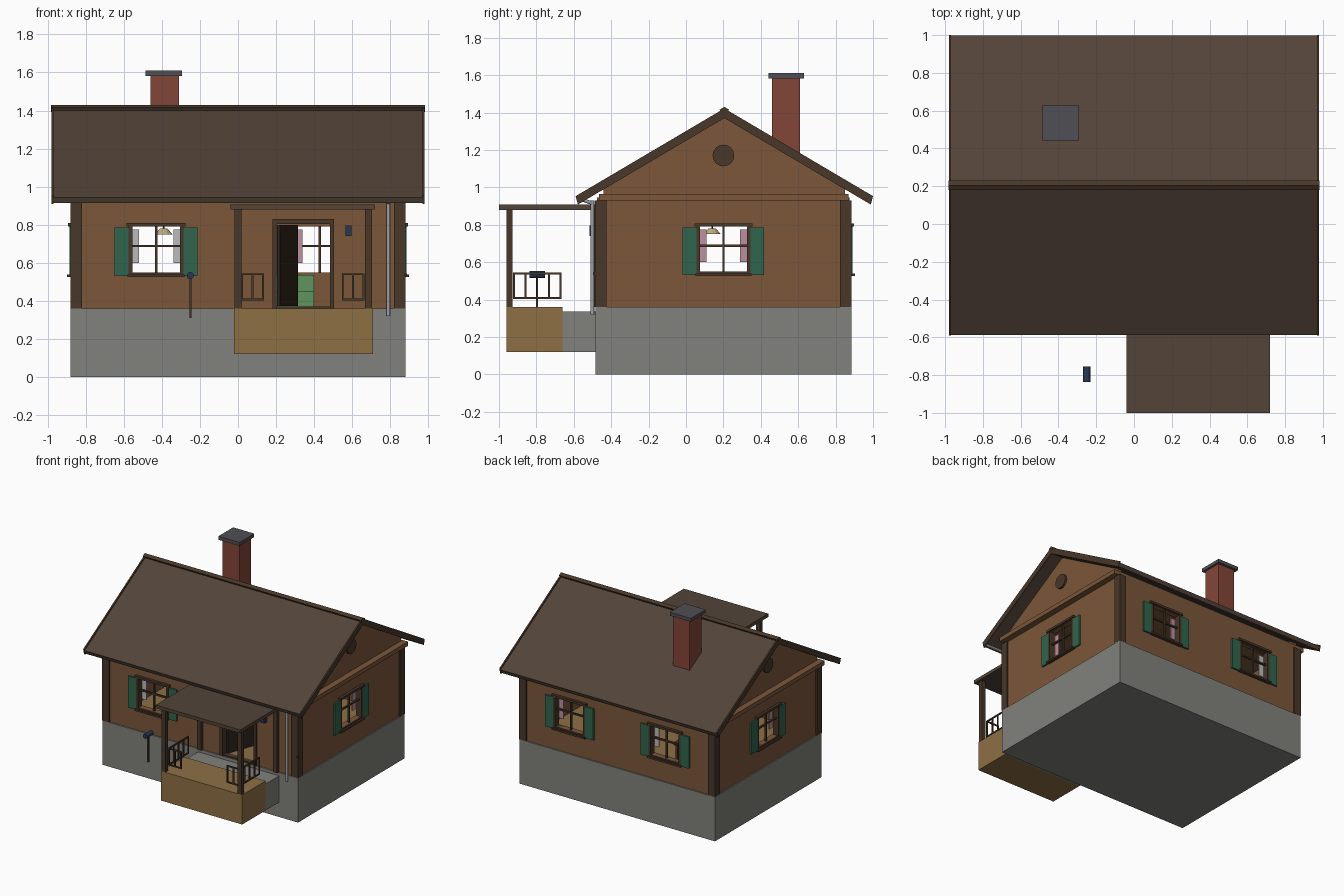
import bpy, bmesh, math
from mathutils import Matrix, Vector

if "Cube" in bpy.data.objects:
    bpy.data.objects.remove(bpy.data.objects["Cube"])

I = Matrix.Identity(4)
mats = {}
COLORS = {
    "timber": (0.20, 0.095, 0.042), "trim": (0.065, 0.038, 0.022), "roof": (0.085, 0.057, 0.04),
    "shutter": (0.03, 0.13, 0.075), "brick": (0.23, 0.06, 0.04), "cap": (0.08, 0.08, 0.09),
    "stone": (0.22, 0.22, 0.20), "deck": (0.27, 0.16, 0.06), "blue": (0.02, 0.04, 0.09),
    "metal": (0.35, 0.36, 0.38), "cloth": (0.5, 0.5, 0.5), "pink": (0.5, 0.28, 0.34),
    "green": (0.12, 0.3, 0.11), "door": (0.03, 0.018, 0.012), "lamp": (0.5, 0.4, 0.2)}


def finish(name, bm, mat, M=I):
    bmesh.ops.recalc_face_normals(bm, faces=bm.faces)
    me = bpy.data.meshes.new(name)
    bm.to_mesh(me)
    bm.free()
    me.transform(M)
    if mat:
        if mat not in mats:
            mats[mat] = bpy.data.materials.new(mat)
            mats[mat].diffuse_color = (*COLORS[mat], 1)
        me.materials.append(mats[mat])
    ob = bpy.data.objects.new(name, me)
    bpy.context.collection.objects.link(ob)
    return ob


def add_box(bm, lo, hi):
    lo, hi = Vector(lo), Vector(hi)
    T = Matrix.Translation((lo + hi) / 2) @ Matrix.Diagonal((*(hi - lo), 1))
    bmesh.ops.create_cube(bm, size=1, matrix=T)


def boxes(name, pairs, mat, M=I):
    bm = bmesh.new()
    for lo, hi in pairs:
        add_box(bm, lo, hi)
    return finish(name, bm, mat, M)


def box(name, lo, hi, mat, M=I):
    return boxes(name, [(lo, hi)], mat, M)


def prism(name, prof, x0, x1, mat):
    """Extrude a (y, z) profile along x."""
    bm = bmesh.new()
    f = bm.faces.new([bm.verts.new((x0, y, z)) for y, z in prof])
    r = bmesh.ops.extrude_face_region(bm, geom=[f])
    vs = [g for g in r["geom"] if isinstance(g, bmesh.types.BMVert)]
    bmesh.ops.translate(bm, verts=vs, vec=(x1 - x0, 0, 0))
    return finish(name, bm, mat)


def cyl(name, p, q, r, mat, n=12, r2=None):
    p, q = Vector(p), Vector(q)
    T = Matrix.Translation((p + q) / 2) @ (q - p).to_track_quat('Z', 'Y').to_matrix().to_4x4()
    bm = bmesh.new()
    bmesh.ops.create_cone(bm, cap_ends=True, segments=n, radius1=r, radius2=r if r2 is None else r2,
                          depth=(q - p).length, matrix=T)
    return finish(name, bm, mat)


# foundation and indoor floor
box("foundation", (-.88, -.485, 0), (.88, .885, .36), "stone")
box("indoor_floor", (-.84, -.44, .355), (.84, .84, .368), "deck")

# hollow walls with openings cut through
walls = box("walls", (-.87, -.475, .36), (.87, .875, .945), "timber")
cuts = [((-.83, -.435, .3), (.83, .835, .94)),
        ((-.56, -1, .55), (-.30, 1.5, .79)),
        ((.30, .5, .55), (.56, 1.5, .79)),
        ((-1.5, .07, .55), (1.5, .33, .79)),
        ((.20, -1, .3), (.485, 0, .805))]
for lo, hi in cuts:
    c = box("cutter", lo, hi, None)
    c.hide_render = True
    m = walls.modifiers.new("opening", 'BOOLEAN')
    m.operation, m.solver, m.object = 'DIFFERENCE', 'EXACT', c
    bpy.context.view_layer.objects.active = walls
    bpy.ops.object.modifier_apply(modifier=m.name)
    bpy.data.objects.remove(c)

# corner posts
for x in (-.85, .85):
    for y in (-.455, .855):
        box("corner_post", (x - .031, y - .031, .36), (x + .031, y + .031, .93), "trim")

# ceiling plate and gables
box("ceiling_plate", (-.92, -.465, .93), (.92, .87, .965), "timber")
for s in (-1, 1):
    prism("gable", [(-.44, .96), (.85, .96), (.85, 1.0), (.205, 1.385), (-.44, 1.0)], s * .835, s * .87, "timber")
    cyl("gable_vent", (s * .865, .2, 1.17), (s * .885, .2, 1.17), .058, "trim", 16)

# roof
CY, HALF = .205, .793


def chevron(top, bot, half, slope=.59):
    t = [(CY + d, top - abs(d) * slope) for d in (-half, 0, half)]
    b = [(CY + d, bot - abs(d) * slope) for d in (half - .012, 0, -half + .012)]
    return t + b


prism("roof", chevron(1.412, 1.375, HALF), -.972, .972, "roof")
for s in (-1, 1):
    prism("verge_board", chevron(1.422, 1.37, HALF + .002), s * .968, s * .98, "trim")
    # gutters under both eaves
    y = CY + s * (HALF - .025)
    cyl("gutter", (-.97, y, .932), (.97, y, .932), .013, "metal", 10)
prism("ridge_cap", chevron(1.43, 1.40, .025), -.982, .982, "trim")

# chimney
box("chimney", (-.46, .46, 1.12), (-.31, .61, 1.585), "brick")
box("chimney_cap", (-.485, .44, 1.582), (-.295, .63, 1.61), "cap")


def window(cx, cy, ang, curtain):
    """Framed window with shutters; local -y points outdoors, wall face at local y = 0."""
    M = Matrix.Translation((cx, cy, 0)) @ Matrix.Rotation(math.radians(ang), 4, 'Z')
    boxes("window_frame", [((-.145, -.015, .53), (-.125, .03, .80)), ((.125, -.015, .53), (.145, .03, .80)),
                           ((-.145, -.015, .53), (.145, .03, .55)), ((-.155, -.022, .79), (.155, .03, .808)),
                           ((-.15, -.028, .526), (.15, 0, .54))], "trim", M)
    boxes("window_bars", [((-.006, .005, .55), (.006, .02, .79)), ((-.13, .005, .682), (.13, .02, .694))], "trim", M)
    for s in (-1, 1):
        a, b = sorted((s * .145, s * .218))
        box("shutter", (a, -.014, .53), (b, 0, .785), "shutter", M)
        a, b = sorted((s * .09, s * .132))
        box("curtain", (a, .042, .60), (b, .05, .775), curtain, M)


window(-.43, -.475, 0, "cloth")
window(.43, .875, 180, "pink")
window(-.43, .875, 180, "cloth")
window(.87, .2, 90, "pink")
window(-.87, .2, -90, "pink")

# door frame and open door leaf
boxes("door_frame", [((.18, -.492, .36), (.203, -.43, .83)), ((.483, -.492, .36), (.505, -.43, .83)),
                     ((.18, -.492, .803), (.505, -.43, .83)), ((.203, -.48, .36), (.483, -.435, .37))], "trim")
D = Matrix.Translation((.205, -.44, 0)) @ Matrix.Rotation(math.radians(70), 4, 'Z')
box("door_leaf", (0, -.018, .372), (.275, 0, .80), "door", D)
box("porch_light", (.565, -.515, .74), (.595, -.475, .795), "blue")

# porch deck, step, posts and roof
box("porch_deck", (-.02, -.96, .12), (.71, -.66, .36), "deck")
box("entry_step", (-.02, -.66, .12), (.71, -.48, .335), "stone")
box("porch_roof", (-.04, -1.0, .88), (.72, -.475, .907), "roof")
for x in (0, .685):
    box("porch_post", (x - .018, -.96, .36), (x + .018, -.927, .885), "trim")
    box("wall_post", (x - .018, -.50, .36), (x + .018, -.47, .885), "trim")

# L-shaped railings, mirrored about the porch centre
R, Y = .005, -.92
for x, s in ((.022, 1), (.66, -1)):
    parts = []
    for z in (.408, .540):
        a, b = sorted((x, x + s * .11))
        parts += [((a - R, Y - R, z - R), (b + R, Y + R, z + R)),
                  ((x - R, Y - R, z - R), (x + R, -.665, z + R))]
    posts = [(x + s * d, Y) for d in (0, .055, .11)] + [(x, Y + d) for d in (.0625, .125, .1875, .25)]
    for px, py in posts:
        parts.append(((px - R, py - R, .405), (px + R, py + R, .543)))
    boxes("railing", parts, "trim")

# mailbox on its post
box("mailbox_post", (-.256, -.803, .31), (-.244, -.791, .52), "trim")
cyl("mailbox", (-.25, -.837, .533), (-.25, -.755, .533), .019, "blue", 12)

# downspout and wall tap
cyl("downspout", (.79, -.5, .32), (.79, -.5, .93), .01, "metal", 10)
cyl("downspout_elbow", (.79, -.5, .915), (.79, -.56, .935), .009, "metal", 10)
box("wall_tap", (.875, -.498, .53), (.888, -.484, .545), "trim")

# interior furnishing
box("sofa", (.20, .2, .365), (.40, .65, .45), "green")
box("sofa_back", (.20, .60, .365), (.40, .66, .535), "green")
boxes("table", [((-.53, .3, .50), (-.28, .56, .52))] + [((x - .01, y - .01, .365), (x + .01, y + .01, .505))
      for x in (-.51, -.30) for y in (.32, .54)], "trim")
cyl("lamp_shade", (-.39, .14, .75), (-.39, .14, .78), .045, "lamp", 12, .02)
cyl("lamp_cord", (-.39, .14, .775), (-.39, .14, .935), .004, "trim", 6)

# smooth only the round parts
for ob in bpy.data.objects:
    if ob.name.split(".")[0] in ("gutter", "downspout", "downspout_elbow", "mailbox"):
        bpy.ops.object.select_all(action='DESELECT')
        ob.select_set(True)
        bpy.context.view_layer.objects.active = ob
        bpy.ops.object.shade_smooth_by_angle(angle=math.radians(40))

for m in bpy.data.materials:
    if m.users and not m.is_grease_pencil:
        m.use_nodes = True
        m.node_tree.nodes["Principled BSDF"].inputs["Base Color"].default_value = m.diffuse_color
